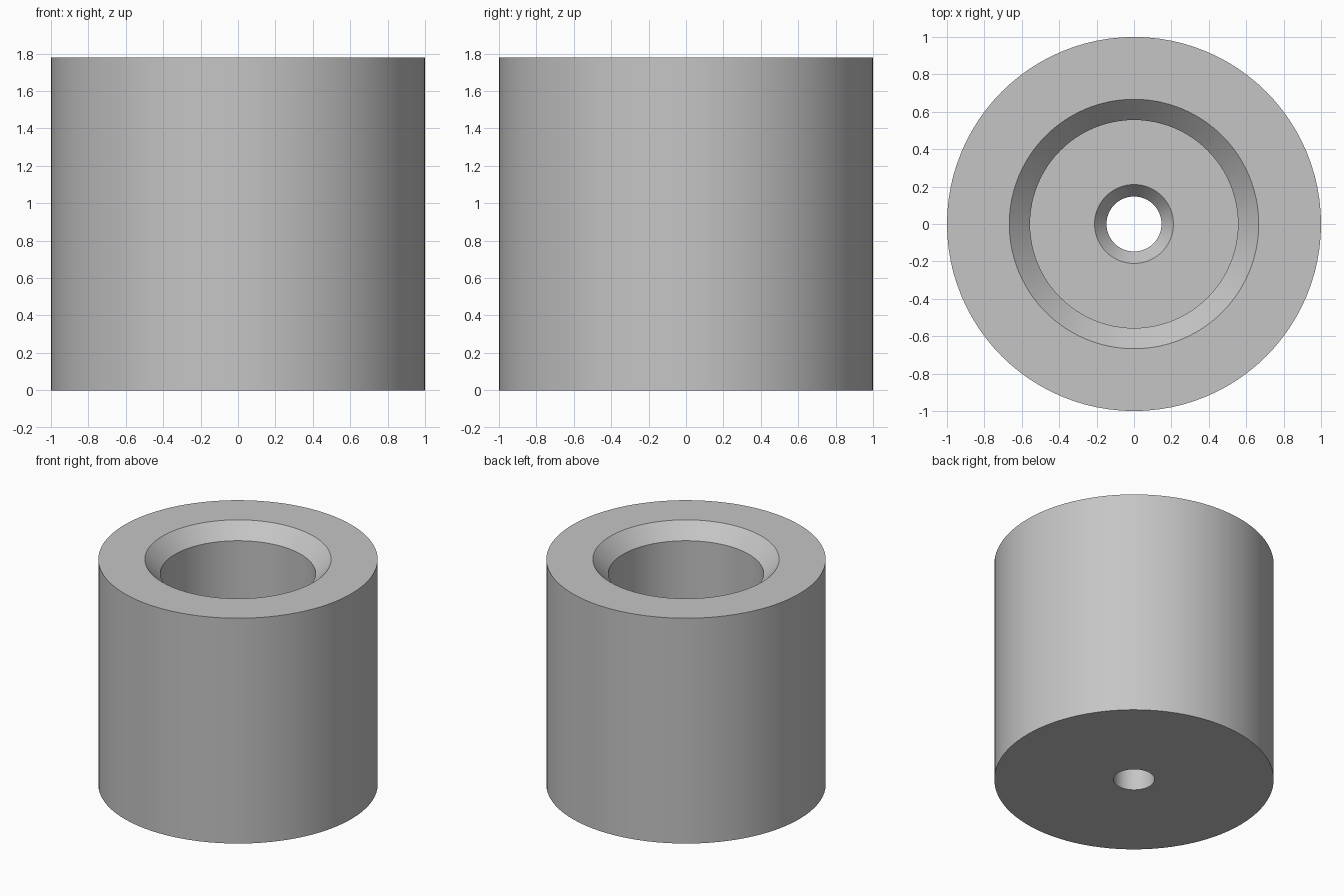
import bpy
import bmesh
import math

SEGMENTS = 96

cube = bpy.data.objects.get("Cube")
if cube:
    bpy.data.objects.remove(cube, do_unlink=True)

# Plain grey material
grey = bpy.data.materials.new("light_grey")
grey.use_nodes = True
colour = (0.56, 0.56, 0.56, 1)
grey.diffuse_color = colour
grey.node_tree.nodes["Principled BSDF"].inputs["Base Color"].default_value = colour

# Closed cross-section (radius, height): outer wall, chamfered bore, chamfered hole
profile = [
    (1.0, 0.0),
    (1.0, 1.78),
    (0.667, 1.78),
    (0.556, 1.667),
    (0.556, 0.4),
    (0.211, 0.4),
    (0.147, 0.32),
    (0.147, 0.0),
]


def lathe(name, points, material):
    """Revolve a closed cross-section around the z axis."""
    bm = bmesh.new()
    rings = []
    for radius, height in points:
        ring = []
        for i in range(SEGMENTS):
            a = math.tau * i / SEGMENTS
            ring.append(bm.verts.new((radius * math.cos(a), radius * math.sin(a), height)))
        rings.append(ring)
    for k, low in enumerate(rings):
        high = rings[(k + 1) % len(rings)]
        for i in range(SEGMENTS):
            j = (i + 1) % SEGMENTS
            bm.faces.new((low[i], low[j], high[j], high[i]))
    bmesh.ops.recalc_face_normals(bm, faces=bm.faces[:])
    mesh = bpy.data.meshes.new(name)
    bm.to_mesh(mesh)
    bm.free()
    mesh.materials.append(material)
    obj = bpy.data.objects.new(name, mesh)
    bpy.context.collection.objects.link(obj)
    return obj


# Bushing body with stepped centre hole
body = lathe("bushing_body", profile, grey)
bpy.ops.object.select_all(action="DESELECT")
body.select_set(True)
bpy.context.view_layer.objects.active = body
bpy.ops.object.shade_smooth_by_angle(angle=math.radians(25))
